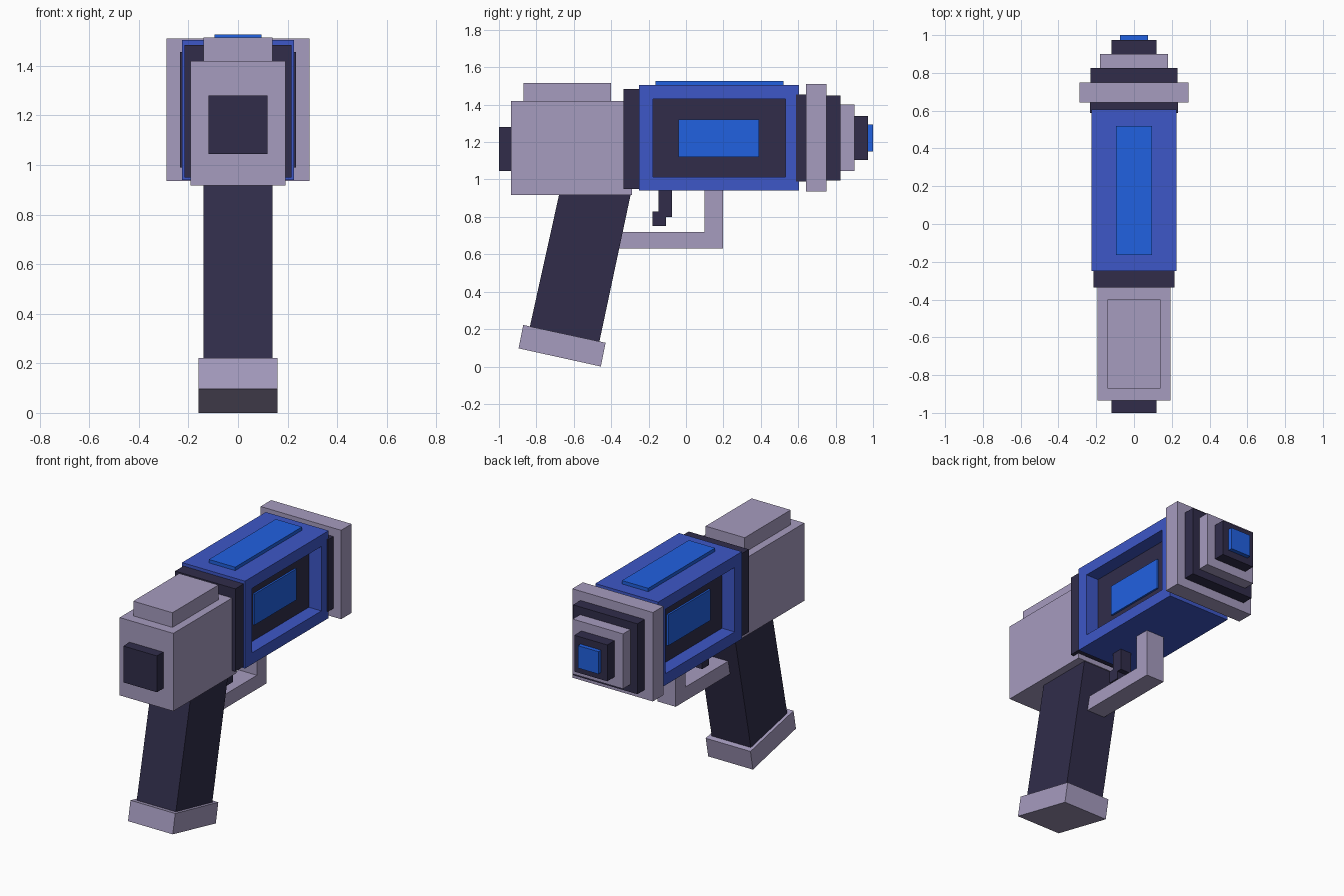
import bpy, bmesh

if "Cube" in bpy.data.objects:
    bpy.data.objects.remove(bpy.data.objects["Cube"])

def linear(c):
    return c / 12.92 if c <= 0.04045 else ((c + 0.055) / 1.055) ** 2.4

def material(name, rgb):
    m = bpy.data.materials.new(name)
    m.diffuse_color = (*[linear(c) for c in rgb], 1.0)
    m.use_nodes = True
    m.node_tree.nodes["Principled BSDF"].inputs["Base Color"].default_value = m.diffuse_color
    return m

DARK = material("dark_navy", (0.19, 0.175, 0.29))
GREY = material("lilac_grey", (0.65, 0.61, 0.75))
BLUE = material("blue", (0.24, 0.34, 0.78))
GLOW = material("bright_blue", (0.13, 0.38, 0.88))

def finish(name, bm, *mats):
    bmesh.ops.recalc_face_normals(bm, faces=bm.faces)
    me = bpy.data.meshes.new(name)
    bm.to_mesh(me)
    bm.free()
    for m in mats:
        me.materials.append(m)
    ob = bpy.data.objects.new(name, me)
    bpy.context.collection.objects.link(ob)
    return ob

def prism_bm(points, x0, x1):
    """Extrude a side (y, z) profile from x0 to x1."""
    bm = bmesh.new()
    face = bm.faces.new([bm.verts.new((x0, y, z)) for y, z in points])
    ext = bmesh.ops.extrude_face_region(bm, geom=[face])
    verts = [g for g in ext["geom"] if isinstance(g, bmesh.types.BMVert)]
    bmesh.ops.translate(bm, verts=verts, vec=(x1 - x0, 0, 0))
    bmesh.ops.recalc_face_normals(bm, faces=bm.faces)
    return bm

def rect(y0, y1, z0, z1):
    return [(y0, z0), (y1, z0), (y1, z1), (y0, z1)]

# Centred boxes: name, half width, y range, z range, material
for name, hx, y0, y1, z0, z1, mat in [
    ("rear_cap", 0.12, -1.0, -0.935, 1.045, 1.28, DARK),
    ("rear_housing", 0.192, -0.935, -0.29, 0.917, 1.42, GREY),
    ("rear_top_plate", 0.14, -0.87, -0.40, 1.42, 1.515, GREY),
    ("rear_collar", 0.215, -0.335, -0.25, 0.95, 1.485, DARK),
    ("top_light", 0.094, -0.163, 0.52, 1.505, 1.527, GLOW),
    ("front_collar", 0.233, 0.588, 0.642, 0.99, 1.455, DARK),
    ("muzzle_flange", 0.288, 0.642, 0.75, 0.935, 1.51, GREY),
    ("muzzle_step_large", 0.23, 0.75, 0.825, 0.995, 1.45, DARK),
    ("muzzle_step_middle", 0.18, 0.825, 0.90, 1.045, 1.40, GREY),
    ("muzzle_step_small", 0.118, 0.90, 0.973, 1.105, 1.34, DARK),
    ("muzzle_light", 0.073, 0.973, 1.0, 1.15, 1.295, GLOW),
]:
    finish(name, prism_bm(rect(y0, y1, z0, z1), -hx, hx), mat)

# Main body with a recessed, dark-floored window on each side
bm = prism_bm(rect(-0.25, 0.605, 0.94, 1.505), -0.225, 0.225)
for f in [f for f in bm.faces if abs(f.normal.x) > 0.9]:
    s = 1 if f.calc_center_median().x > 0 else -1
    bmesh.ops.inset_region(bm, faces=[f], thickness=0.105)
    ext = bmesh.ops.extrude_discrete_faces(bm, faces=[f])
    floor = ext["faces"][0]
    bmesh.ops.translate(bm, verts=floor.verts, vec=(-s * 0.09, 0, 0))
    floor.material_index = 1
finish("main_body", bm, BLUE, DARK)

# Glowing panels inside the windows
for side, s in (("right", 1), ("left", -1)):
    finish(f"window_light_{side}",
           prism_bm(rect(-0.04, 0.39, 1.12, 1.32), s * 0.125, s * 0.147), GLOW)

# Slanted grip and its base
finish("grip", prism_bm([(-0.84, 0.19), (-0.468, 0.11), (-0.283, 0.98), (-0.665, 0.98)],
                        -0.14, 0.14), DARK)
finish("grip_base", prism_bm([(-0.895, 0.097), (-0.455, 0.0), (-0.43, 0.127), (-0.87, 0.222)],
                             -0.16, 0.16), GREY)

# Trigger guard and stepped trigger
finish("trigger_guard", prism_bm([(-0.38, 0.63), (0.198, 0.63), (0.198, 0.95), (0.1, 0.95),
                                  (0.1, 0.72), (-0.38, 0.72)], -0.065, 0.065), GREY)
finish("trigger", prism_bm([(-0.18, 0.75), (-0.108, 0.75), (-0.108, 0.80), (-0.075, 0.80),
                            (-0.075, 0.945), (-0.148, 0.945), (-0.148, 0.83), (-0.18, 0.83)],
                           -0.04, 0.04), DARK)
